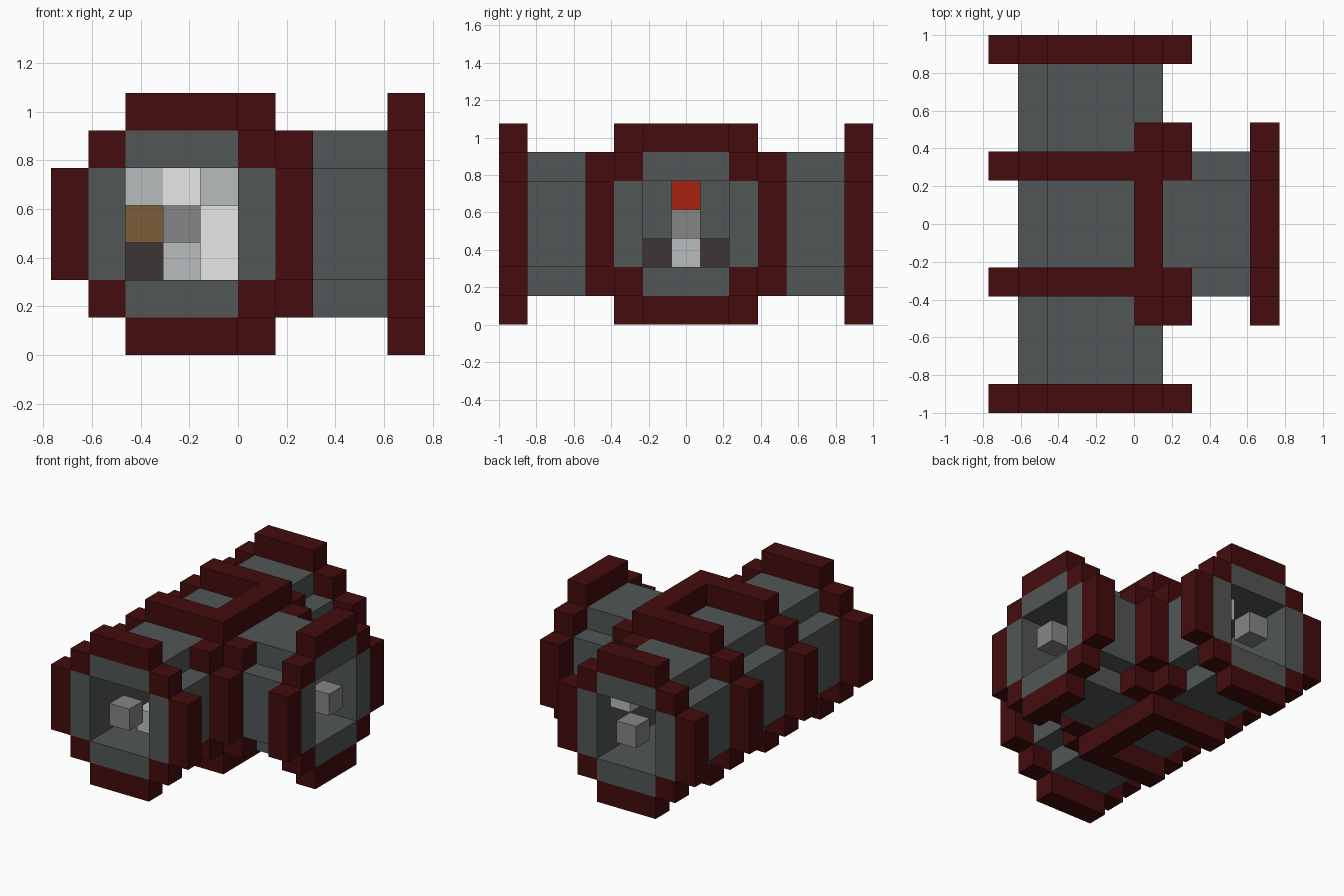
import bpy
import bmesh
from mathutils import Vector
from itertools import product

cube = bpy.data.objects.get("Cube")
if cube:
    bpy.data.objects.remove(cube, do_unlink=True)

U = 2 / 13  # edge of one block


def material(name, rgb):
    m = bpy.data.materials.new(name)
    m.use_nodes = True
    m.diffuse_color = (*rgb, 1)
    m.node_tree.nodes["Principled BSDF"].inputs["Base Color"].default_value = (*rgb, 1)
    return m


dark_red = material("dark red", (0.058, 0.0037, 0.004))
slate = material("slate grey", (0.084, 0.093, 0.093))
mid_grey = material("mid grey", (0.238, 0.238, 0.238))
light_grey = material("light grey", (0.479, 0.503, 0.508))
white = material("white", (1, 1, 1))
brown = material("brown", (0.205, 0.109, 0.04))
charcoal = material("charcoal", (0.045, 0.037, 0.036))
orange_red = material("orange red", (0.386, 0.017, 0.006))


# Round pipe section made of blocks: an outer rim around an inner wall
def is_rim(p, q):
    lo, hi = sorted((abs(p), abs(q)))
    return (hi == 3 and lo <= 1) or lo == hi == 2


def is_wall(p, q):
    lo, hi = sorted((abs(p), abs(q)))
    return hi == 2 and lo <= 1


def is_bore(p, q):
    return max(abs(p), abs(q)) <= 1


END, ARM = 6, 6  # last block of the main pipe and of the side arm
grid = list(product(range(-3, 7), range(-6, 7), range(-3, 4)))

# Grey tee: main pipe along y, side arm along +x
wall = {(x, y, z) for x, y, z in grid
        if (is_wall(x, z) or (x >= 2 and is_wall(y, z)))
        and not is_bore(x, z) and not (x >= 0 and is_bore(y, z))}

# End flanges
front_flange = {(x, y, z) for x, y, z in grid if y == -END and is_rim(x, z)}
back_flange = {(x, y, z) for x, y, z in grid if y == END and is_rim(x, z)}
arm_flange = {(x, y, z) for x, y, z in grid if x == ARM and is_rim(y, z)}

# Collars around the junction, with filled corners where they meet
collar = {(x, y, z) for x, y, z in grid
          if (abs(y) == 2 and is_rim(x, z)) or (x == 2 and is_rim(y, z))}
for sy in (-1, 1):
    for sz in (-1, 1):
        collar |= {(2, 2 * sy, 3 * sz), (3, 2 * sy, 2 * sz), (2, 3 * sy, 2 * sz)}
    collar |= {(3, 3 * sy, z) for z in (-1, 0, 1)}
collar -= wall

# Loose blocks in the bore and at the three mouths
parts = [
    ("pipe_wall", wall, slate),
    ("front_flange", front_flange, dark_red),
    ("back_flange", back_flange, dark_red),
    ("side_arm_flange", arm_flange, dark_red),
    ("junction_collar", collar, dark_red),
    ("mouth_blocks", {(0, -END, 0), (0, END, 0), (ARM, 0, 0)}, mid_grey),
    ("light_blocks", {(0, -4, -1), (1, 5, 1), (-1, -2, 1), (0, 0, -1)}, light_grey),
    ("white_blocks", {(1, -3, -1), (1, -3, 0), (0, -2, 1)}, white),
    ("brown_block", {(-1, 3, 0)}, brown),
    ("charcoal_blocks", {(-1, -1, -1), (-1, 1, -1)}, charcoal),
    ("orange_block", {(-1, 0, 1)}, orange_red),
]
filled = set().union(*(cells for _, cells, _ in parts))


# Make a mesh from the exposed block sides only
def build(name, cells, mat):
    bm = bmesh.new()
    verts = {}

    def corner(p):
        key = tuple(round(2 * c) for c in p)
        if key not in verts:
            verts[key] = bm.verts.new(((p.x - 1.5) * U, p.y * U, (p.z + 3.5) * U))
        return verts[key]

    for cell in sorted(cells):
        for axis in range(3):
            for sign in (-1, 1):
                n = Vector((0, 0, 0))
                n[axis] = sign
                centre = Vector(cell)
                if tuple(int(c) for c in centre + n) in filled:
                    continue
                a = Vector((0, 0, 0))
                a[(axis + 1) % 3] = 0.5
                b = n.cross(a)
                mid = centre + n / 2
                bm.faces.new([corner(mid + o) for o in (-a - b, a - b, a + b, b - a)])
    mesh = bpy.data.meshes.new(name)
    bm.to_mesh(mesh)
    bm.free()
    mesh.materials.append(mat)
    obj = bpy.data.objects.new(name, mesh)
    bpy.context.collection.objects.link(obj)


for part in parts:
    build(*part)
